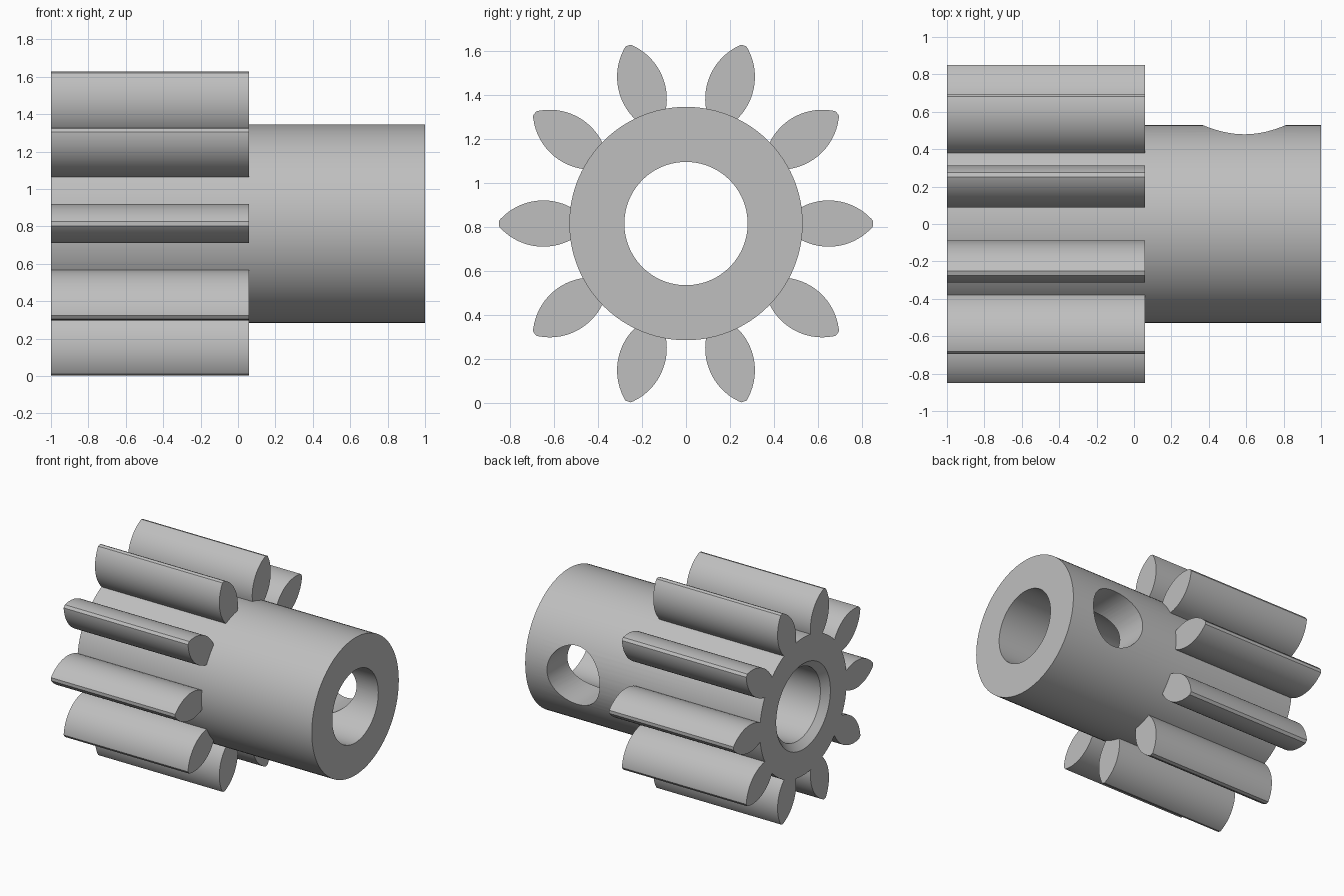
import bpy, bmesh
from math import sin, cos, pi, sqrt, radians
from mathutils import Matrix

if "Cube" in bpy.data.objects:
    bpy.data.objects.remove(bpy.data.objects["Cube"])

AXIS_Z = 0.815     # height of the shaft axis
HUB_R, BORE_R = 0.53, 0.28
GEAR_END = 0.06    # teeth run from x = -1 to here
TEETH = 10

steel = bpy.data.materials.new("plain_grey")
steel.use_nodes = True
GREY = (0.52, 0.52, 0.52, 1)
steel.diffuse_color = GREY
steel.node_tree.nodes["Principled BSDF"].inputs["Base Color"].default_value = GREY


def finish(bm, name):
    bmesh.ops.recalc_face_normals(bm, faces=bm.faces)
    mesh = bpy.data.meshes.new(name)
    bm.to_mesh(mesh)
    bm.free()
    mesh.materials.append(steel)
    obj = bpy.data.objects.new(name, mesh)
    obj.location.z = AXIS_Z
    bpy.context.collection.objects.link(obj)
    return obj


def select_only(obj):
    bpy.ops.object.select_all(action='DESELECT')
    obj.select_set(True)
    bpy.context.view_layer.objects.active = obj


def lathe_x(profile, name, steps=96):
    """Spin a closed (x, radius) profile round the x axis."""
    bm = bmesh.new()
    rings = [[bm.verts.new((x, r * cos(2 * pi * i / steps), r * sin(2 * pi * i / steps)))
              for i in range(steps)] for x, r in profile]
    for a, b in zip(rings, rings[1:] + rings[:1]):
        for i in range(steps):
            j = (i + 1) % steps
            bm.faces.new((a[i], a[j], b[j], b[i]))
    return finish(bm, name)


# Hub: a sleeve with a through bore, chamfered at the gear end
hub = lathe_x([(-1, HUB_R), (1, HUB_R), (1, BORE_R), (-0.95, BORE_R), (-1, 0.33)], "hub")

# Set screw hole through the back wall only
bm = bmesh.new()
bmesh.ops.create_cone(bm, cap_ends=True, segments=64, radius1=0.225, radius2=0.225, depth=1,
                      matrix=Matrix.Translation((0.59, 0.5, 0)) @ Matrix.Rotation(pi / 2, 4, 'X'))
cutter = finish(bm, "hole_cutter")
cutter.hide_render = True
cut = hub.modifiers.new("screw_hole", 'BOOLEAN')
cut.operation, cut.solver, cut.object = 'DIFFERENCE', 'EXACT', cutter
select_only(hub)
bpy.ops.object.modifier_apply(modifier=cut.name)
bpy.data.objects.remove(cutter)

# Tooth outline: two mirrored circular flanks and a narrow tip
ARC_R, ARC_C, HALF = 0.267, 0.648, 0.105
START, END, STEPS = 0.52, 0.842, 16
flank = []
for i in range(STEPS + 1):
    r = START + (END - START) * i / STEPS
    flank.append((r, HALF - ARC_R + sqrt(ARC_R ** 2 - (r - ARC_C) ** 2)))
outline = flank + [(0.85, 0.012)]
outline += [(r, -w) for r, w in reversed(outline)]

# Teeth: the outline extruded along the axis, repeated round the hub
bm = bmesh.new()
for k in range(TEETH):
    a = 2 * pi * k / TEETH
    face = bm.faces.new([bm.verts.new((-1, r * cos(a) - w * sin(a), r * sin(a) + w * cos(a)))
                         for r, w in outline])
    out = bmesh.ops.extrude_face_region(bm, geom=[face], use_keep_orig=True)
    moved = [g for g in out["geom"] if isinstance(g, bmesh.types.BMVert)]
    bmesh.ops.translate(bm, verts=moved, vec=(GEAR_END + 1, 0, 0))
teeth = finish(bm, "gear_teeth")

for obj in (hub, teeth):
    select_only(obj)
    bpy.ops.object.shade_smooth_by_angle(angle=radians(25))
